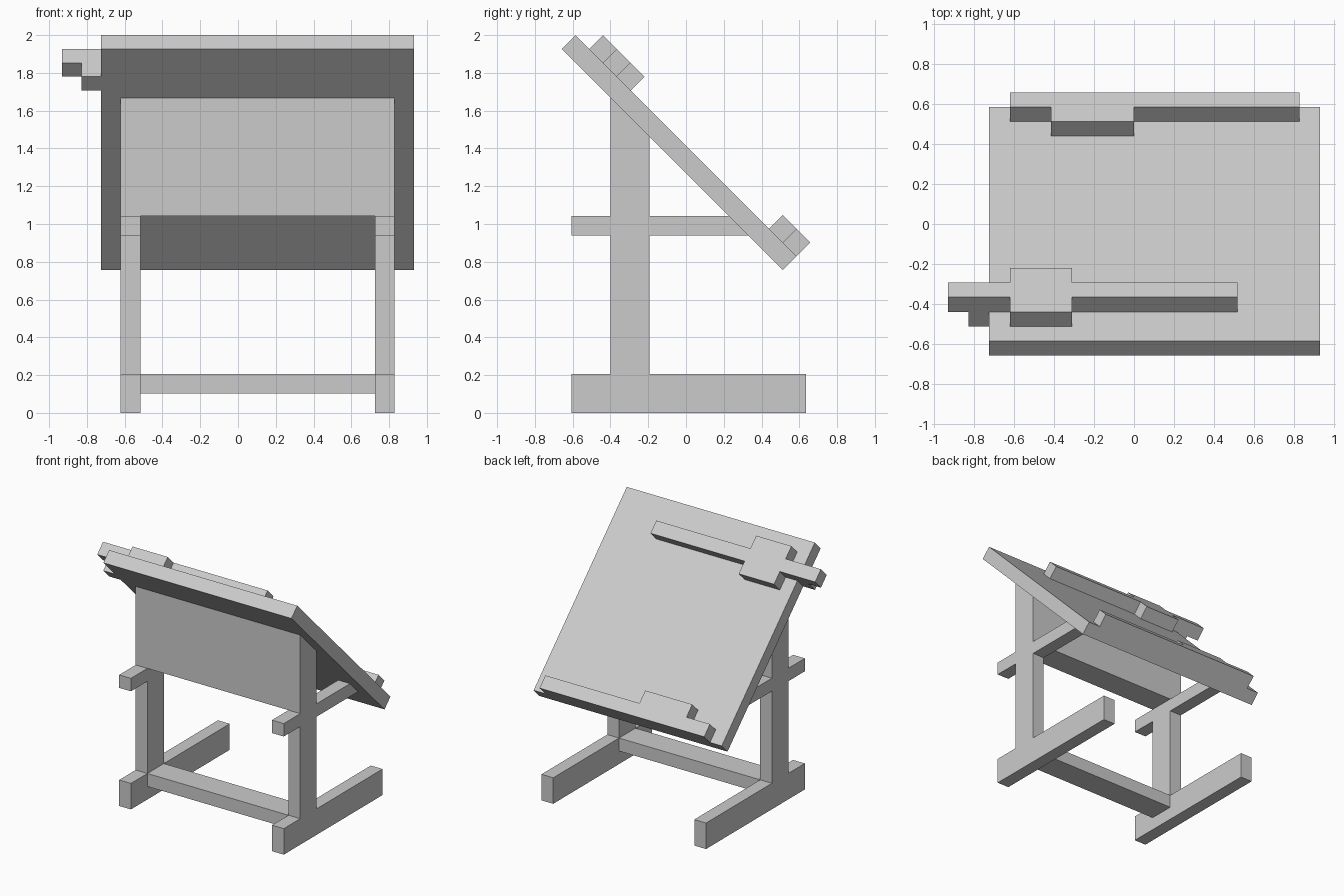
import bpy, bmesh, math
from mathutils import Matrix, Vector

if "Cube" in bpy.data.objects:
    bpy.data.objects.remove(bpy.data.objects["Cube"])

T = 0.1035                      # board thickness, the module of the whole design
TOP_Y, TOP_Z = -0.5855, 2.0     # upper edge of the drawing surface
S = TOP_Y + TOP_Z - T * math.sqrt(2)   # underside of the board: y + z = S

# Board space: x across, y down the slope, z out of the drawing surface
TILT = Matrix.Translation((0, TOP_Y, TOP_Z)) @ Matrix.Rotation(math.radians(-45), 4, 'X')
# Side space: profile (y, z) extruded along x
SIDE = Matrix(((0, 0, 1, 0), (1, 0, 0, 0), (0, 1, 0, 0), (0, 0, 0, 1)))


def prism(name, outline, lo, hi, matrix):
    """Extrude a flat outline from lo to hi in the given space."""
    bm = bmesh.new()
    face = bm.faces.new([bm.verts.new((a, b, lo)) for a, b in outline])
    ext = bmesh.ops.extrude_face_region(bm, geom=[face])
    verts = [v for v in ext['geom'] if isinstance(v, bmesh.types.BMVert)]
    bmesh.ops.translate(bm, verts=verts, vec=Vector((0, 0, hi - lo)))
    bm.transform(matrix)
    bmesh.ops.recalc_face_normals(bm, faces=bm.faces)
    mesh = bpy.data.meshes.new(name)
    bm.to_mesh(mesh)
    bm.free()
    obj = bpy.data.objects.new(name, mesh)
    bpy.context.collection.objects.link(obj)
    return obj


def rect(a0, a1, b0, b1):
    return [(a0, b0), (a1, b0), (a1, b1), (a0, b1)]


def units(points):
    return [(a * T, b * T) for a, b in points]


# Side frames: foot, post and support arm, cut to the slope of the board
P0, P1 = -0.40, -0.193          # post front and back
A0, A1 = 0.94, 1.043            # arm bottom and top
F0, F1, FH = -0.607, 0.635, 0.207   # foot ends and height
frame = [(F0, 0), (F1, 0), (F1, FH), (P1, FH), (P1, A0), (S - A0, A0),
         (S - A1, A1), (P1, A1), (P1, S - P1), (P0, S - P0), (P0, A1),
         (F0, A1), (F0, A0), (P0, A0), (P0, FH), (F0, FH)]
for side, x in (("left", -6), ("right", 7)):
    prism(side + "_side_frame", frame, x * T, (x + 1) * T, SIDE)

# Back panel and lower rail between the frames
prism("back_panel", [(P0, A1), (P1, A1), (P1, S - P1), (P0, S - P0)],
      -5 * T, 7 * T, SIDE)
prism("lower_rail", rect(P0, P1, T, FH), -5 * T, 7 * T, SIDE)

# Tilted drawing board
prism("drawing_board", units(rect(-7, 9, 0, 16)), -T, 0, TILT)

# Sliding ruler with wide block, and its hook over the board edge
ruler = [(-9, 2), (-6, 2), (-6, 1), (-3, 1), (-3, 2), (5, 2),
         (5, 3), (-3, 3), (-3, 4), (-6, 4), (-6, 3), (-9, 3)]
prism("ruler", units(ruler), 0, T, TILT)
prism("ruler_hook", units(rect(-8, -7, 2, 3)), -T, 0, TILT)

# Bottom ledge with raised step
ledge = [(-6, 15), (-4, 15), (-4, 14), (0, 14), (0, 15), (8, 15), (8, 16), (-6, 16)]
prism("pencil_ledge", units(ledge), 0, T, TILT)
